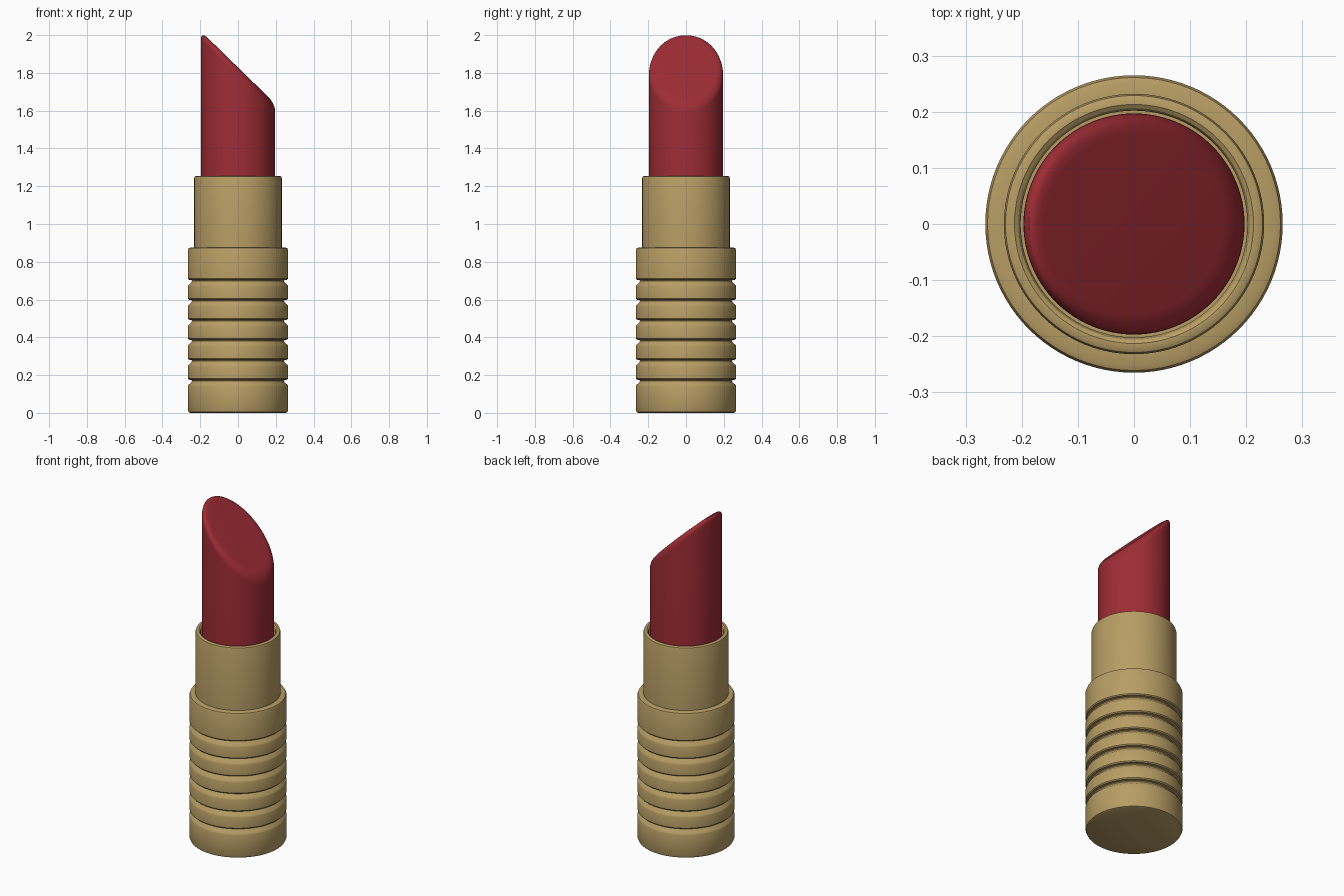
import bpy, bmesh, math

if "Cube" in bpy.data.objects:
    bpy.data.objects.remove(bpy.data.objects["Cube"])

SEG = 96


def material(name, colour):
    m = bpy.data.materials.new(name)
    m.diffuse_color = colour
    m.use_nodes = True
    m.node_tree.nodes["Principled BSDF"].inputs["Base Color"].default_value = m.diffuse_color
    return m


def from_rings(name, rings, mat, cap_start=True, cap_end=True):
    """Skin a stack of closed rings of points."""
    bm = bmesh.new()
    loops = [[bm.verts.new(p) for p in ring] for ring in rings]
    for a, b in zip(loops, loops[1:]):
        for i in range(SEG):
            j = (i + 1) % SEG
            bm.faces.new((a[i], a[j], b[j], b[i]))
    if cap_start:
        bm.faces.new(loops[0][::-1])
    if cap_end:
        bm.faces.new(loops[-1])
    bmesh.ops.recalc_face_normals(bm, faces=bm.faces)
    me = bpy.data.meshes.new(name)
    bm.to_mesh(me)
    bm.free()
    ob = bpy.data.objects.new(name, me)
    bpy.context.collection.objects.link(ob)
    me.materials.append(mat)
    bpy.ops.object.select_all(action='DESELECT')
    ob.select_set(True)
    bpy.context.view_layer.objects.active = ob
    bpy.ops.object.shade_smooth_by_angle(angle=math.radians(30))
    return ob


ANGLES = [2 * math.pi * i / SEG for i in range(SEG)]


def lathe(name, profile, mat):
    rings = [[(r * math.cos(a), r * math.sin(a), z) for a in ANGLES] for r, z in profile]
    return from_rings(name, rings, mat)


gold = material("gold", (0.48, 0.34, 0.13, 1))
red = material("red", (0.34, 0.025, 0.035, 1))

# Ribbed base: six grooves with a sharp upper lip and a sloped lower lip
R = 0.265
profile = [(R - 0.013, 0), (R - 0.004, 0.004), (R, 0.014)]
for i in range(6):
    z = 0.172 + 0.1058 * i
    profile += [(R, z - 0.032), (R - 0.003, z - 0.024), (R - 0.017, z - 0.011),
                (R - 0.021, z - 0.003), (R - 0.019, z + 0.002),
                (R - 0.005, z + 0.004), (R, z + 0.010)]
profile += [(R, 0.862), (R - 0.004, 0.872), (R - 0.014, 0.876), (0.225, 0.876)]
lathe("ribbed_base", profile, gold)

# Inner sleeve with a rounded, open rim
lathe("sleeve", [(0.232, 0.86), (0.232, 1.241), (0.229, 1.251), (0.221, 1.255),
                 (0.213, 1.255), (0.206, 1.250), (0.202, 1.240), (0.202, 1.15)], gold)

# Lipstick bullet: slanted cut with a rounded edge
RB, MID, SLOPE, DROP, INSET = 0.197, 1.829, -0.975, 0.05, 0.2


def cut_point(a, scale):
    x, y = RB * scale * math.cos(a), RB * scale * math.sin(a)
    return x, y, MID + SLOPE * x


def edge_ring(s):
    ring = []
    for a in ANGLES:
        x, y, z = cut_point(a, 1)
        p, q = (x, y, z - DROP), cut_point(a, 1 - INSET)
        ring.append([(1 - s) ** 2 * u + 2 * s * (1 - s) * v + s * s * w
                     for u, v, w in zip(p, (x, y, z), q)])
    return ring


bottom = [(RB * math.cos(a), RB * math.sin(a), 1.14) for a in ANGLES]
from_rings("lipstick_bullet", [bottom] + [edge_ring(k / 8) for k in range(9)], red)
